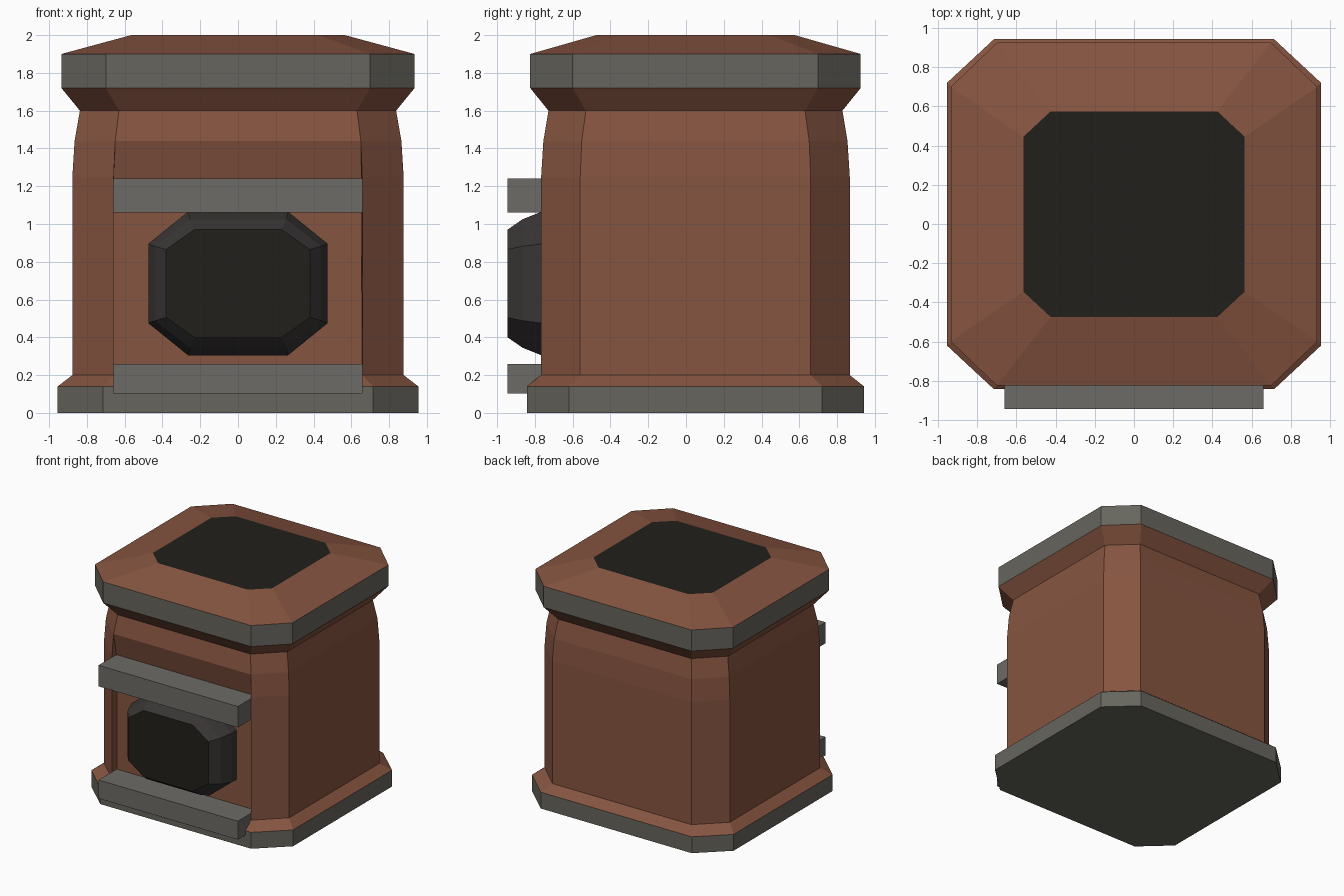
import bpy, bmesh

if "Cube" in bpy.data.objects:
    bpy.data.objects.remove(bpy.data.objects["Cube"])

CY = 0.05  # the oven body sits slightly behind the front slabs


def material(name, rgb):
    m = bpy.data.materials.new(name)
    m.diffuse_color = (*rgb, 1)
    m.use_nodes = True
    m.node_tree.nodes["Principled BSDF"].inputs["Base Color"].default_value = m.diffuse_color
    return m


BRICK = material("brick", (0.24, 0.09, 0.052))
STONE = material("stone", (0.135, 0.13, 0.11))
SLAB = material("slab_stone", (0.155, 0.145, 0.135))
SOOT = material("soot", (0.016, 0.014, 0.011))
IRON = material("iron", (0.04, 0.036, 0.035))


def finish(name, bm, *mats):
    bmesh.ops.remove_doubles(bm, verts=bm.verts, dist=0.0005)
    bmesh.ops.recalc_face_normals(bm, faces=bm.faces)
    me = bpy.data.meshes.new(name)
    bm.to_mesh(me)
    bm.free()
    for m in mats:
        me.materials.append(m)
    ob = bpy.data.objects.new(name, me)
    bpy.context.collection.objects.link(ob)
    return ob


def octagon(hx, hy, fx, fy):
    """Chamfered rectangle; hx, hy half sizes, fx, fy half flats. Edge 0 is the front."""
    return [(-fx, -hy), (fx, -hy), (hx, -fy), (hx, fy),
            (fx, hy), (-fx, hy), (-hx, fy), (-hx, -fy)]


def loft(bm, rings, skip_front=()):
    """Join successive rings of eight points with quads."""
    rows = [[bm.verts.new(p) for p in r] for r in rings]
    for k, (a, b) in enumerate(zip(rows, rows[1:])):
        for i in range(8):
            if i == 0 and k in skip_front:
                continue
            j = (i + 1) % 8
            bm.faces.new((a[i], a[j], b[j], b[i]))
    return rows


def level(z, *dims):
    return [(x, y + CY, z) for x, y in octagon(*dims)]


# Outline of the oven at each height
FOOT = (0.955, 0.893, 0.715, 0.67)
WALL = (0.877, 0.817, 0.658, 0.61)
BEND = (0.865, 0.805, 0.65, 0.602)
NECK = (0.837, 0.778, 0.63, 0.58)
RIM = (0.935, 0.875, 0.70, 0.65)
VENT = (0.565, 0.525, 0.425, 0.395)

# Stone base
bm = bmesh.new()
rows = loft(bm, [level(0, *FOOT), level(0.14, *FOOT)])
bm.faces.new(rows[0])
finish("base", bm, STONE)

# Brick body with a shallow recess in the front
bm = bmesh.new()
rows = loft(bm, [level(0.14, *FOOT), level(0.20, *WALL), level(1.25, *WALL),
                 level(1.44, *BEND), level(1.60, *NECK), level(1.72, *RIM)],
            skip_front=(1, 2))
low, mid, top = rows[1], rows[2], rows[3]
inner = [[bm.verts.new((x, -0.70, z)) for x in (-0.658, 0.658)] for z in (0.20, 1.22)]
bm.faces.new(inner[0] + inner[1][::-1])
bm.faces.new(inner[1] + [top[1], top[0]])
bm.faces.new(inner[0] + [low[1], low[0]])
for s in (0, 1):
    bm.faces.new((low[s], mid[s], top[s], inner[1][s], inner[0][s]))
finish("body", bm, BRICK)

# Stone band around the top
bm = bmesh.new()
loft(bm, [level(1.72, *RIM), level(1.90, *RIM)])
finish("top_band", bm, STONE)

# Sloping brick roof with the dark vent
bm = bmesh.new()
rows = loft(bm, [level(1.90, *RIM), level(2.0, *VENT)])
bm.faces.new(rows[1]).material_index = 1
finish("roof", bm, BRICK, SOOT)

# Bulging oven mouth
bm = bmesh.new()
rows = loft(bm, [[(x, y, z + 0.685) for x, z in octagon(*dims)] for y, dims in (
    (-0.69, (0.475, 0.38, 0.265, 0.21)),
    (-0.765, (0.475, 0.38, 0.265, 0.21)),
    (-0.865, (0.44, 0.34, 0.255, 0.197)),
    (-0.945, (0.38, 0.285, 0.232, 0.18)))])
bm.faces.new(rows[-1]).material_index = 1
finish("oven_mouth", bm, IRON, SOOT)

# Slabs above and below the mouth
for name, z0, z1 in (("lintel", 1.062, 1.242), ("hearth_slab", 0.102, 0.26)):
    bm = bmesh.new()
    bmesh.ops.create_cube(bm, size=1)
    for v in bm.verts:
        v.co = (v.co.x * 1.32, -0.945 if v.co.y < 0 else -0.70, z0 if v.co.z < 0 else z1)
    finish(name, bm, SLAB)
